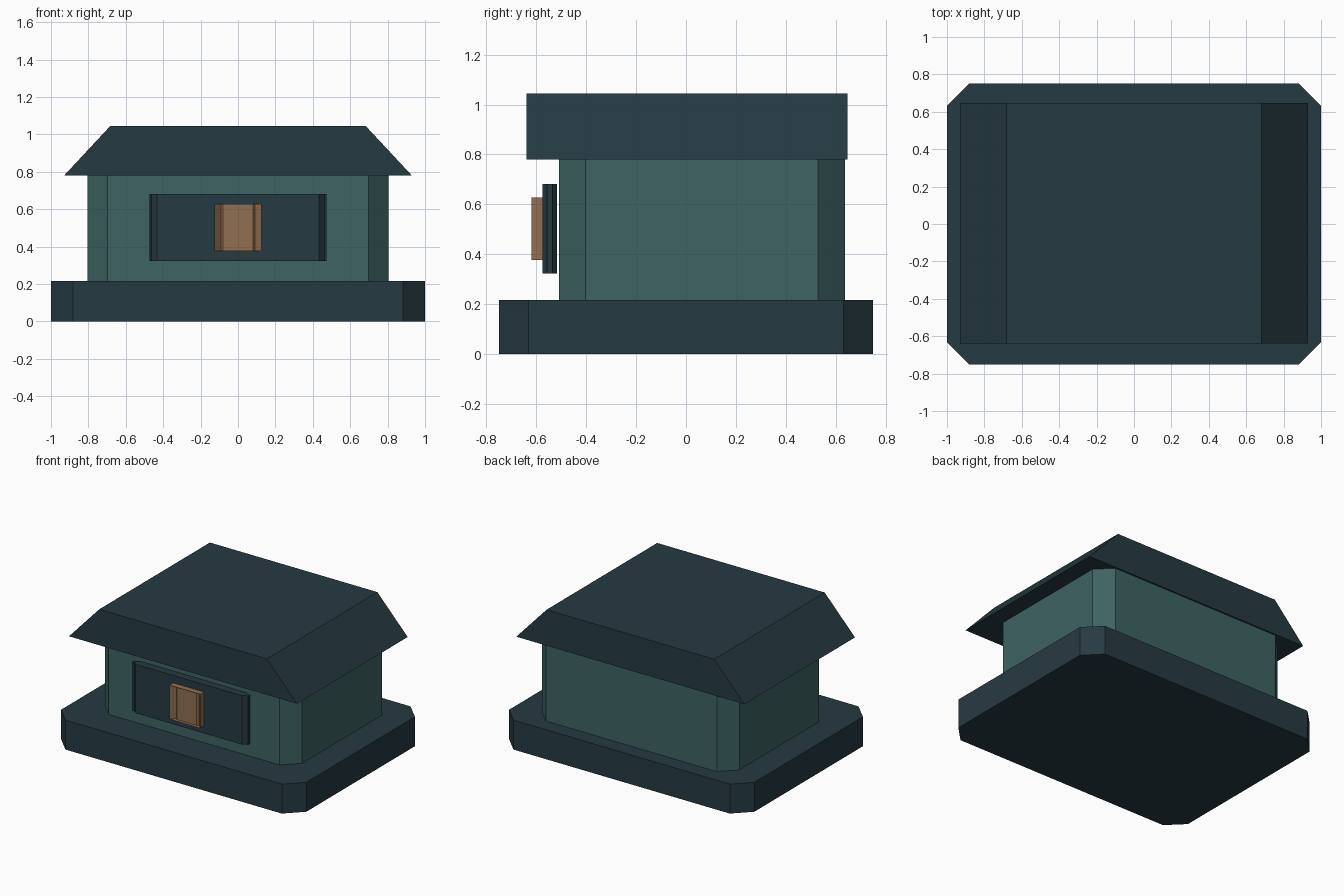
import bpy

if "Cube" in bpy.data.objects:
    bpy.data.objects.remove(bpy.data.objects["Cube"])


def material(name, rgb):
    m = bpy.data.materials.new(name)
    lin = [((c / 255 + 0.055) / 1.055) ** 2.4 for c in rgb]
    m.diffuse_color = (*lin, 1)
    m.use_nodes = True
    m.node_tree.nodes["Principled BSDF"].inputs["Base Color"].default_value = m.diffuse_color
    return m


slate = material("dark slate", (38, 58, 66))
teal = material("muted teal", (61, 99, 98))
wood = material("warm brown", (145, 111, 81))


def prism(name, lower, upper, mat):
    """Solid spanned between two matching rings of points."""
    n = len(lower)
    faces = [tuple(reversed(range(n))), tuple(range(n, 2 * n))]
    faces += [(i, (i + 1) % n, n + (i + 1) % n, n + i) for i in range(n)]
    me = bpy.data.meshes.new(name)
    me.from_pydata(lower + upper, [], faces)
    me.materials.append(mat)
    ob = bpy.data.objects.new(name, me)
    bpy.context.collection.objects.link(ob)
    return ob


def chamfered_block(name, x, y, z, c, mat):
    """Upright block whose four plan corners are cut by c.
    On thin plates a cut deeper than half the thickness flares the ends into rails."""
    (x0, x1), (y0, y1) = x, y
    ring = [(x0 + c, y0), (x1 - c, y0), (x1, y0 + c), (x1, y1 - c),
            (x1 - c, y1), (x0 + c, y1), (x0, y1 - c), (x0, y0 + c)]
    return prism(name, [(*p, z[0]) for p in ring], [(*p, z[1]) for p in ring], mat)


# Plinth and walls
chamfered_block("base", (-1, 1), (-0.75, 0.75), (0, 0.217), 0.118, slate)
chamfered_block("walls", (-0.805, 0.805), (-0.51, 0.637), (0.217, 0.78), 0.108, teal)

# Roof: trapezoid profile run from front to back
profile = [(-0.93, 0.78), (0.93, 0.78), (0.683, 1.045), (-0.683, 1.045)]
prism("roof", [(x, 0.648, z) for x, z in reversed(profile)],
      [(x, -0.64, z) for x, z in reversed(profile)], slate).data.flip_normals()

# Front panel and its small plaque
chamfered_block("front_panel", (-0.473, 0.473), (-0.575, -0.518), (0.322, 0.682), 0.039, slate)
chamfered_block("plaque", (-0.126, 0.126), (-0.597, -0.575), (0.377, 0.627), 0.045, wood)
